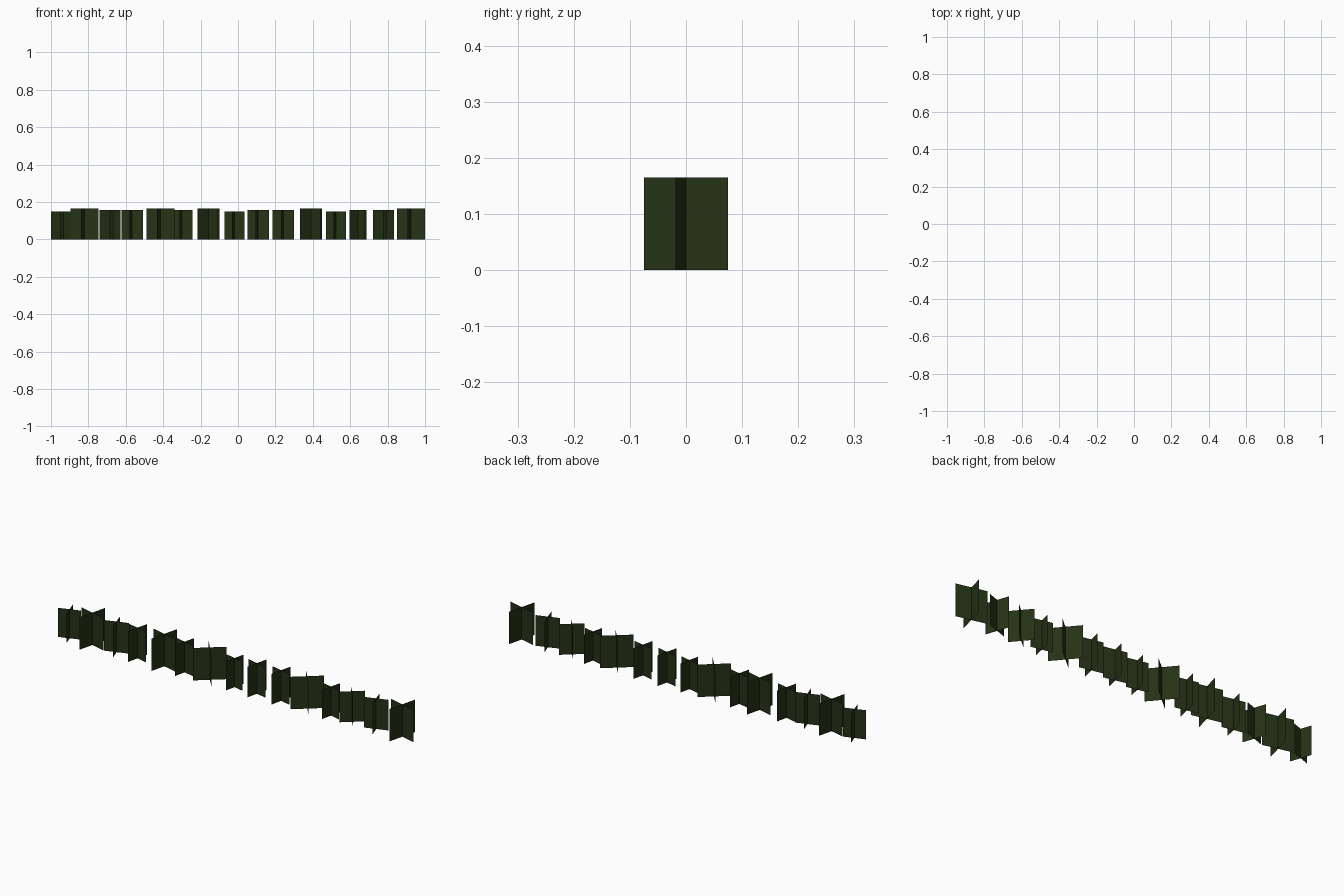
import bpy, bmesh
from math import cos, sin, radians

if "Cube" in bpy.data.objects:
    bpy.data.objects.remove(bpy.data.objects["Cube"])

leaf = bpy.data.materials.new("dark_leaf")
leaf.diffuse_color = (0.018, 0.032, 0.008, 1)
leaf.use_nodes = True
leaf.node_tree.nodes["Principled BSDF"].inputs["Base Color"].default_value = leaf.diffuse_color

# plant sizes: card width, card height
SIZES = {"small": (0.110, 0.148), "medium": (0.118, 0.156), "large": (0.155, 0.165)}

# hedge row: x position, size, turn in degrees
ROW = [(-0.948, "small", 19), (-0.82, "large", -14), (-0.684, "medium", 19),
       (-0.566, "medium", -13), (-0.415, "large", -14), (-0.30, "medium", -13),
       (-0.158, "large", 40), (-0.019, "small", -13), (0.107, "medium", -13),
       (0.243, "medium", -13), (0.39, "large", 40), (0.524, "small", -13),
       (0.642, "medium", 40), (0.778, "medium", 19), (0.925, "large", -14)]


def crossed_cards(name, x, size, turn):
    """Two upright flat cards crossing at right angles."""
    w, h = SIZES[size]
    bm = bmesh.new()
    for a in (radians(turn), radians(turn + 90)):
        dx, dy = cos(a) * w / 2, sin(a) * w / 2
        bm.faces.new([bm.verts.new(p) for p in
                      ((-dx, -dy, 0), (dx, dy, 0), (dx, dy, h), (-dx, -dy, h))])
    mesh = bpy.data.meshes.new(name)
    bm.to_mesh(mesh)
    bm.free()
    mesh.materials.append(leaf)
    ob = bpy.data.objects.new(name, mesh)
    ob.location.x = x
    bpy.context.collection.objects.link(ob)


for i, (x, size, turn) in enumerate(ROW, 1):
    crossed_cards(f"{size}_hedge_plant_{i}", x, size, turn)
